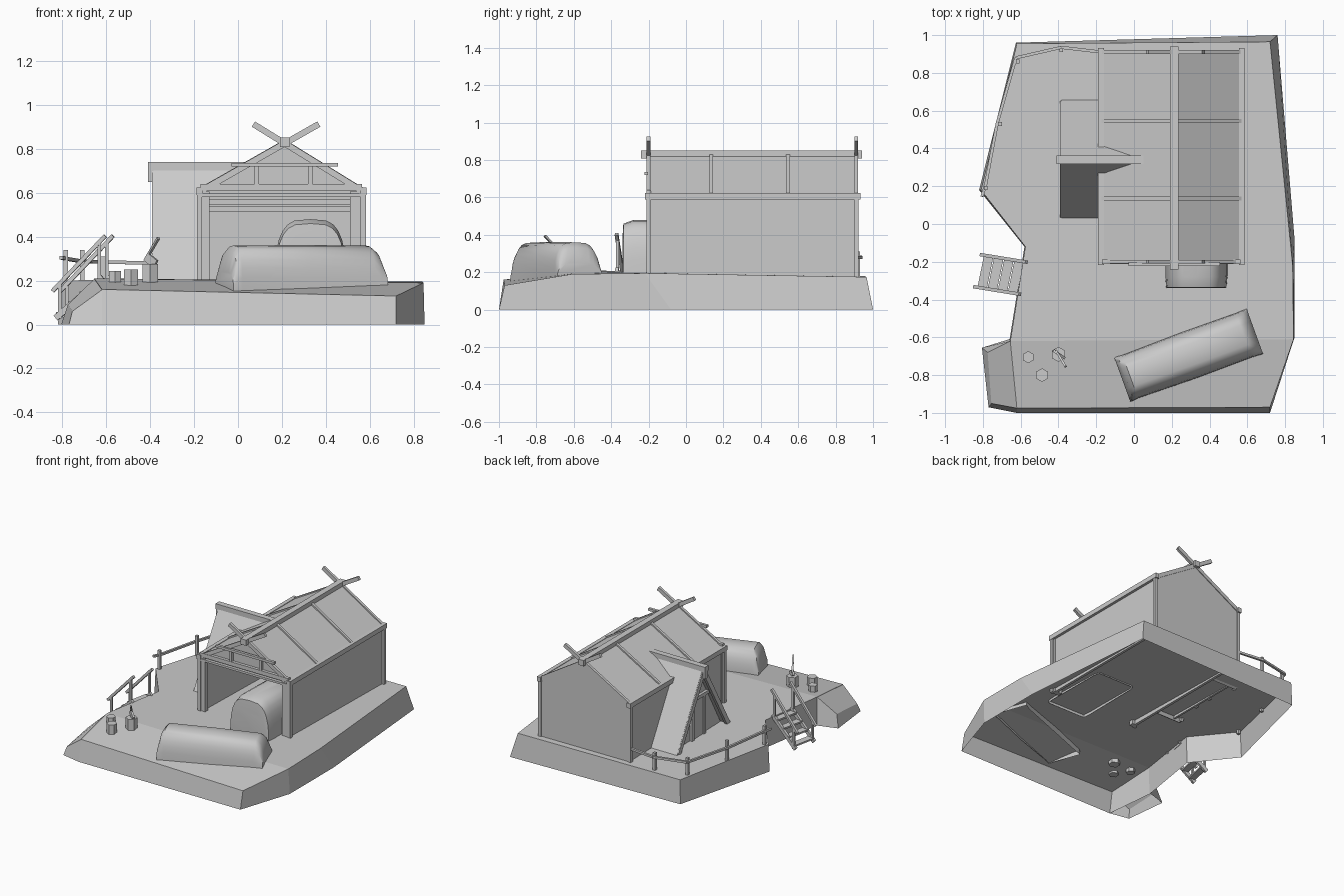
import bpy, bmesh, math
from mathutils import Vector, Matrix

if "Cube" in bpy.data.objects:
    bpy.data.objects.remove(bpy.data.objects["Cube"])


def mesh(name, verts, faces, thick=0, offset=-1):
    me = bpy.data.meshes.new(name)
    me.from_pydata([tuple(v) for v in verts], [], faces)
    bm = bmesh.new()
    bm.from_mesh(me)
    bmesh.ops.recalc_face_normals(bm, faces=bm.faces)
    bm.to_mesh(me)
    bm.free()
    ob = bpy.data.objects.new(name, me)
    bpy.context.collection.objects.link(ob)
    if thick:
        m = ob.modifiers.new("thickness", 'SOLIDIFY')
        m.thickness = thick
        m.offset = offset
    return ob


BOX_FACES = [(0, 1, 3, 2), (4, 6, 7, 5), (0, 4, 5, 1), (2, 3, 7, 6), (0, 2, 6, 4), (1, 5, 7, 3)]


def box(name, lo, hi):
    return mesh(name, [(x, y, z) for x in (lo[0], hi[0]) for y in (lo[1], hi[1])
                       for z in (lo[2], hi[2])], BOX_FACES)


def beam(name, a, b, w, h=None):
    """Rectangular bar from a to b, w sideways and h upright."""
    a, b, h = Vector(a), Vector(b), h or w
    d = (b - a).normalized()
    side = d.cross(Vector((0, 0, 1)))
    side = side.normalized() if side.length > 0.01 else Vector((1, 0, 0))
    up = side.cross(d)
    return mesh(name, [p + side * s * w / 2 + up * t * h / 2 for p in (a, b)
                       for s in (-1, 1) for t in (-1, 1)], BOX_FACES)


def path(name, pts, w):
    for i in range(len(pts) - 1):
        beam(f"{name}_{i}", pts[i], pts[i + 1], w)


# Ground: open-bottomed shell with a sloped front; top x, y, z and base x, y
rim = [(-.62, -.975, .16, -.62, -1), (.72, -.97, .13, .72, -1), (.845, -.61, .19, .85, -.60),
       (.84, -.22, .195, .85, -.08), (.72, .965, .175, .76, 1), (-.62, .955, .18, -.625, .96),
       (-.81, .18, .2, -.82, .18), (-.575, -.12, .205, -.58, -.12), (-.655, -.62, .21, -.66, -.62)]
n = len(rim)
mesh("ground", [r[:3] for r in rim] + [(r[3], r[4], 0) for r in rim],
     [(0, 1, 2, 8), tuple(range(2, 9))] + [(i, (i + 1) % n, (i + 1) % n + n, i + n) for i in range(n)])
mesh("side_ramp", [(-.655, -.62, .208), (-.775, -.68, .09), (-.755, -.95, .06), (-.62, -.975, .158),
                   (-.66, -.61, 0), (-.805, -.655, 0), (-.77, -.97, 0), (-.62, -1, 0)],
     [(0, 1, 2, 3), (0, 1, 5, 4), (1, 2, 6, 5), (2, 3, 7, 6)])

# Main hall: walls and gables
L, R, C, F, B, EAVE, TOP = -.17, .565, .20, -.2, .915, .605, .825
C = .213
box("left_wall", (L, F, .17), (L + .02, B, EAVE))
box("right_wall", (R - .02, F, .17), (R, B, EAVE))
mesh("back_gable_wall", [(L, B - .01, .16), (R, B - .01, .16), (R, B - .01, EAVE), (C, B - .01, TOP),
                         (L, B - .01, EAVE)], [(0, 1, 2, 3, 4)], .02, 0)
mesh("front_gable_wall", [(L, F + .02, .58), (R, F + .02, .58), (R, F + .02, EAVE),
                          (C, F + .02, TOP), (L, F + .02, EAVE)], [(0, 1, 2, 3, 4)], .02, 0)
box("front_left_jamb", (L - .005, F - .005, .17), (L + .04, F + .03, EAVE))
box("front_right_jamb", (R - .055, F - .005, .17), (R + .005, F + .03, EAVE))
for z in (.525, .56):
    beam(f"inner_back_beam_{z}", (L, B - .03, z), (R, B - .03, z), .025)

# Main roof, rafters, eaves and ridge
for side, ex in (("left", L - .005), ("right", R + .005)):
    mesh(side + "_roof", [(ex, F, EAVE), (ex, B, EAVE), (C, B, TOP), (C, F, TOP)], [(0, 1, 2, 3)], .012, 0)
    for y in (.135, .545):
        beam(side + f"_rafter_{y}", (ex, y, EAVE + .008), (C, y, TOP + .008), .02, .018)
    tip = Vector((C, 0, TOP)) + (Vector((C, 0, TOP)) - Vector((ex, 0, EAVE))) * .40
    for y in (F, B - .005):
        beam(side + f"_crossed_rafter_{y}", (ex, y, EAVE), (tip.x, y, tip.z), .02, .028)
        beam(side + f"_corner_post_{y}", (ex, y, .17), (ex, y, EAVE), .024)
    beam(side + "_eave_beam", (ex, F - .018, .607), (ex, B + .017, .607), .03, .035)
beam("ridge_beam", (C, F - .04, .83), (C, B + .025, .83), .045, .042)

# Front gable timber frame
beam("gable_tie_beam", (L, F, .625), (R, F, .625), .025, .03)
beam("gable_lintel", (L, F, .588), (R, F, .588), .025, .016)
beam("gable_collar_beam", (-.03, F - .012, .728), (.455, F - .012, .728), .02, .018)
for x in (.085, .33):
    beam(f"gable_post_{x}", (x, F, .63), (x, F, .725), .02)

# A-frame side entrance whose roof runs into the main roof
AX, AY, AZ = -.385, .34, .72
for s in (-1, 1):
    y0, y1 = AY + s * .308, AY + s * .072
    mesh(f"entrance_roof_{s}", [(AX, y0, .18), (AX, AY, AZ), (.035, AY, AZ), (L, y1, .6), (L, y0, .18)],
         [(0, 1, 2, 3, 4)], .02, 0)
    beam(f"entrance_bargeboard_{s}", (AX + .004, AY + s * .295, .185), (AX + .004, AY, AZ - .02), .022, .035)
    beam(f"door_post_{s}", (-.335, AY + s * .07, .18), (-.335, AY + s * .07, .5), .025)
mesh("entrance_wall", [(-.32, .05, .18), (-.32, .63, .18), (-.32, AY, .7)], [(0, 1, 2)], .015, 0)
beam("door_lintel", (-.335, AY - .12, .49), (-.335, AY + .12, .49), .025)
box("door", (-.338, AY - .06, .19), (-.325, AY + .06, .48))
box("entrance_ridge_cap", (-.41, AY - .022, .70), (.06, AY + .022, .74))
box("entrance_ridge_end", (-.41, AY - .018, .65), (-.39, AY + .018, .70))


# Rounded mounds lofted along local x: stations are (x, half width, bottom z, top z)
def mound(name, stations, center, angle, sides=14, power=.55):
    rot = Matrix.Rotation(angle, 3, 'Z')
    vs, fs, k = [], [], sides + 1
    for x, w, z0, z1 in stations:
        for i in range(k):
            t = math.pi * i / sides
            c, s = math.cos(t), math.sin(t)
            p = Vector((x, math.copysign(abs(c) ** power, c) * w, 0))
            vs.append(rot @ p + Vector((center[0], center[1], z0 + (z1 - z0) * s ** .8)))
    for j in range(len(stations) - 1):
        fs += [(j * k + i, j * k + i + 1, (j + 1) * k + i + 1, (j + 1) * k + i) for i in range(sides)]
    fs += [tuple(range(k)), tuple(range((len(stations) - 1) * k, len(stations) * k))]
    ob = mesh(name, vs, fs)
    bpy.context.view_layer.objects.active = ob
    ob.select_set(True)
    bpy.ops.object.shade_smooth_by_angle(angle=math.radians(40))
    ob.select_set(False)


mound("front_mound", [(-.375, .125, .15, .24), (-.355, .125, .15, .33), (-.33, .122, .15, .36),
                      (0, .128, .15, .362), (.31, .125, .16, .36), (.345, .127, .16, .33),
                      (.372, .128, .17, .25)], (.29, -.695), math.radians(20))
mound("doorway_mound", [(-.32, .155, .18, .38), (-.315, .16, .18, .46), (-.26, .165, .18, .48),
                        (.18, .16, .18, .475), (.22, .15, .18, .44)], (.33, -.02), math.radians(90))

# Stairs down the left bank with railings
low = [Vector((-.83, -.335, .03)), Vector((-.795, -.165, .03))]
high = [Vector((-.615, -.37, .215)), Vector((-.58, -.20, .215))]
up = Vector((0, 0, .18))
for i in range(2):
    beam(f"stair_stringer_{i}", low[i], high[i], .018, .028)
    run = high[i] - low[i]
    beam(f"stair_handrail_{i}", low[i] + up * .75 - run * .07, high[i] + up + run * .05, .018)
    for t in (.08, .92):
        p = low[i] + run * t
        beam(f"stair_post_{i}_{t}", p - up * .1, p + up * (.78 + .2 * t), .016)
for j in range(4):
    t = .12 + j * .25
    a, b = low[0].lerp(high[0], t), low[1].lerp(high[1], t)
    beam(f"stair_tread_{j}", a, b, .05, .012)

# Fence around the back left edge
posts = [(-.785, .19), (-.71, .53), (-.615, .86), (-.385, .92)]
for i, (x, y) in enumerate(posts):
    beam(f"fence_post_{i}", (x, y, .17), (x, y, .34 if i < 2 else .31), .02)
path("fence_rail", [(-.805, .145, .305), (-.785, .21, .30), (-.725, .53, .29), (-.625, .88, .285),
                    (-.385, .935, .28), (-.17, .91, .28)], .016)

# Stumps and the axe
for i, (x, y, r, z) in enumerate([(-.56, -.705, .032, .245), (-.487, -.80, .036, .25), (-.4, -.69, .04, .275)]):
    bpy.ops.mesh.primitive_cylinder_add(vertices=6, radius=r, depth=z - .17, location=(x, y, (z + .17) / 2))
    bpy.context.object.name = f"stump_{i}"
beam("axe_head", (-.418, -.675, .31), (-.375, -.705, .275), .014, .04)
beam("axe_handle", (-.412, -.672, .31), (-.362, -.755, .395), .012)
